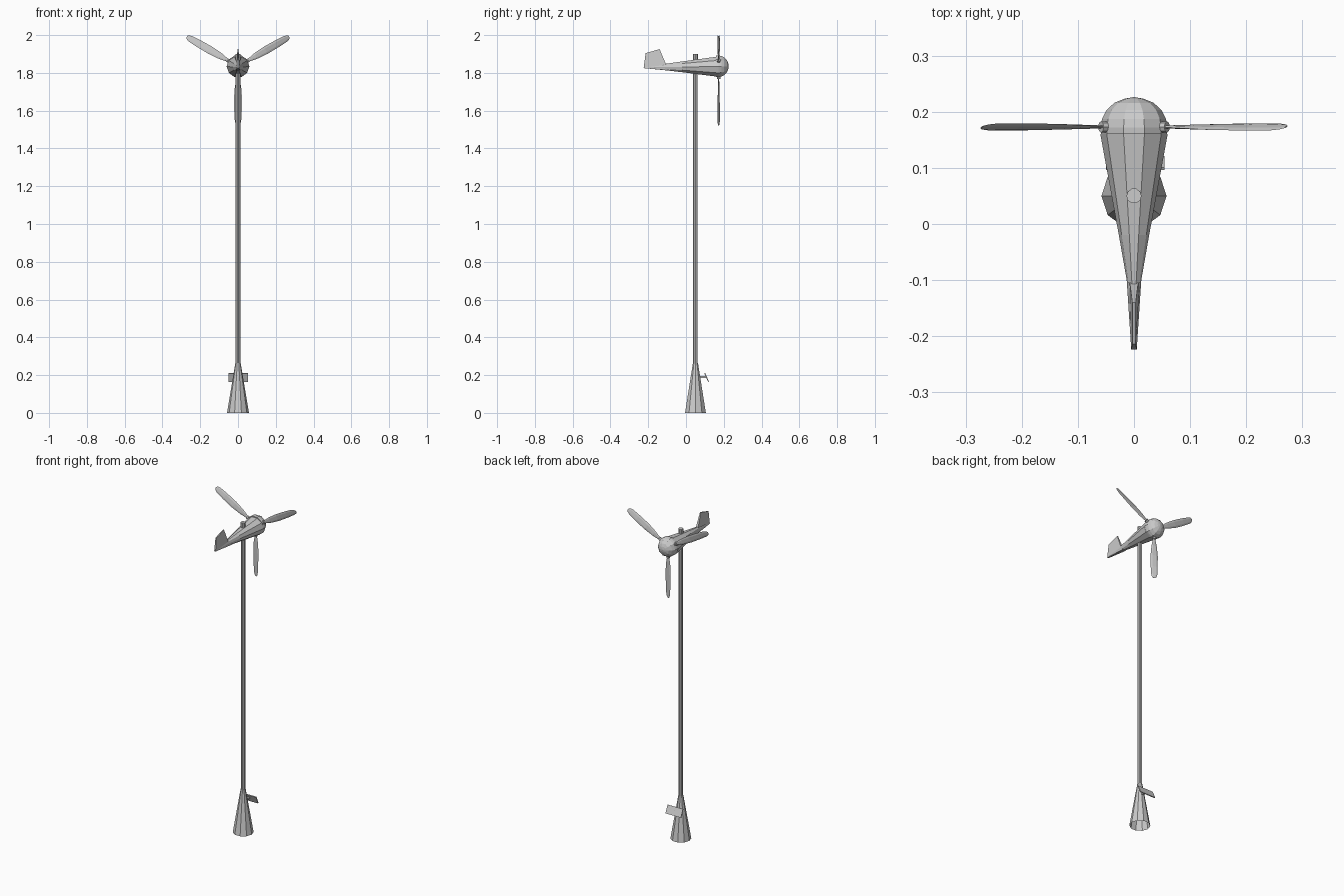
import bpy
from math import sin, cos, pi, radians
from mathutils import Matrix, Vector

if "Cube" in bpy.data.objects:
    bpy.data.objects.remove(bpy.data.objects["Cube"])

AXIS_Z = 1.835      # height of rotor axis
POLE_Y = 0.05
ROTOR_Y = 0.173


def make(name, verts, faces):
    me = bpy.data.meshes.new(name)
    me.from_pydata([tuple(v) for v in verts], [], faces)
    me.update()
    ob = bpy.data.objects.new(name, me)
    bpy.context.collection.objects.link(ob)
    return ob


def loft(name, rings, cap_start=True, cap_end=True):
    n = len(rings[0])
    verts = [v for r in rings for v in r]
    faces = [(i * n + j, i * n + (j + 1) % n, (i + 1) * n + (j + 1) % n, (i + 1) * n + j)
             for i in range(len(rings) - 1) for j in range(n)]
    if cap_start:
        faces.append(tuple(reversed(range(n))))
    if cap_end:
        faces.append(tuple(range(len(verts) - n, len(verts))))
    return make(name, verts, faces)


def ring_z(r, z, n=10):
    return [(r * cos(2 * pi * i / n), POLE_Y + r * sin(2 * pi * i / n), z) for i in range(n)]


def ring_y(rx, rz, y, cz=AXIS_Z, n=10):
    return [(rx * cos(2 * pi * i / n), y, cz - rz * sin(2 * pi * i / n)) for i in range(n)]


def box(name, size, loc, tilt=0):
    m = Matrix.Translation(loc) @ Matrix.Rotation(tilt, 4, 'X')
    rings = [[m @ Vector((a * size[0] / 2, b * size[1] / 2, c * size[2] / 2))
              for a, b in ((-1, -1), (1, -1), (1, 1), (-1, 1))] for c in (-1, 1)]
    return loft(name, rings)


# Open-bottomed base cone, pole and pole cap
loft("base_cone", [ring_z(0.058, 0), ring_z(0.014, 0.265)], cap_start=False)
loft("pole", [ring_z(0.0125, 0.24), ring_z(0.0125, 1.88)])
loft("pole_cap", [ring_z(0.0135, 1.872), ring_z(0.0135, 1.899)])

# Tilted plate on a short bracket
box("plate_bracket", (0.014, 0.055, 0.008), (0, 0.082, 0.19))
box("plate", (0.104, 0.005, 0.05), (0.002, 0.109, 0.188), radians(24))

# Tapered nacelle body
loft("nacelle", [ring_y(0.013, 0.019, -0.1, 1.831), ring_y(0.027, 0.03, -0.02, 1.832),
                 ring_y(0.06, 0.055, 0.16, 1.833)])

# Tail boom and fin, thinning towards the rear
fin = [(-0.08, 1.813, 0.012), (-0.224, 1.825, 0.005), (-0.214, 1.904, 0.003),
       (-0.14, 1.926, 0.003), (-0.108, 1.85, 0.007)]
loft("tail_fin", [[(s * w, y, z) for y, z, w in fin] for s in (1, -1)])
loft("tail_boom", [ring_y(0.005, 0.004, -0.222, 1.829), ring_y(0.013, 0.019, -0.1, 1.831)])

# Hub with domed nose
hub = [(0.059, 0.16), (0.06, 0.172), (0.057, 0.187), (0.049, 0.203),
       (0.035, 0.216), (0.018, 0.223), (0.002, 0.226)]
loft("hub", [ring_y(r, r, y) for r, y in hub])

# Blades: lens section along radius; (radius, half chord, half thickness, pitch)
stations = [(0.035, 0.005, 0.003, 5), (0.075, 0.010, 0.003, 6), (0.11, 0.017, 0.0032, 9),
            (0.17, 0.022, 0.003, 14), (0.24, 0.021, 0.0028, 18), (0.29, 0.018, 0.0025, 20),
            (0.306, 0.013, 0.002, 20), (0.313, 0.006, 0.001, 20)]
section = [(1, 0), (0.5, 0.8), (-0.5, 0.8), (-1, 0), (-0.5, -0.8), (0.5, -0.8)]

for k, angle in enumerate((30, 150, 270)):
    # local x runs out along the blade, z is counter-clockwise seen from the front
    place = Matrix.Translation((0, ROTOR_Y, AXIS_Z)) @ Matrix.Rotation(-radians(angle), 4, 'Y')
    rings = []
    for r, c, t, p in stations:
        tw = Matrix.Rotation(radians(p), 4, 'X')
        rings.append([place @ (Matrix.Translation((r, 0, 0)) @ tw @ Vector((0, t * v, c * u)))
                      for u, v in section])
    loft(f"blade_{k + 1}", rings)
    collar = [[place @ Vector((r, 0.01 * cos(a * pi / 4), 0.01 * sin(a * pi / 4)))
               for a in range(8)] for r in (0.048, 0.068)]
    loft(f"blade_collar_{k + 1}", collar)

# Consistent outward normals
import bmesh
for ob in bpy.context.collection.objects:
    bm = bmesh.new()
    bm.from_mesh(ob.data)
    bmesh.ops.recalc_face_normals(bm, faces=bm.faces)
    bm.to_mesh(ob.data)
    bm.free()
